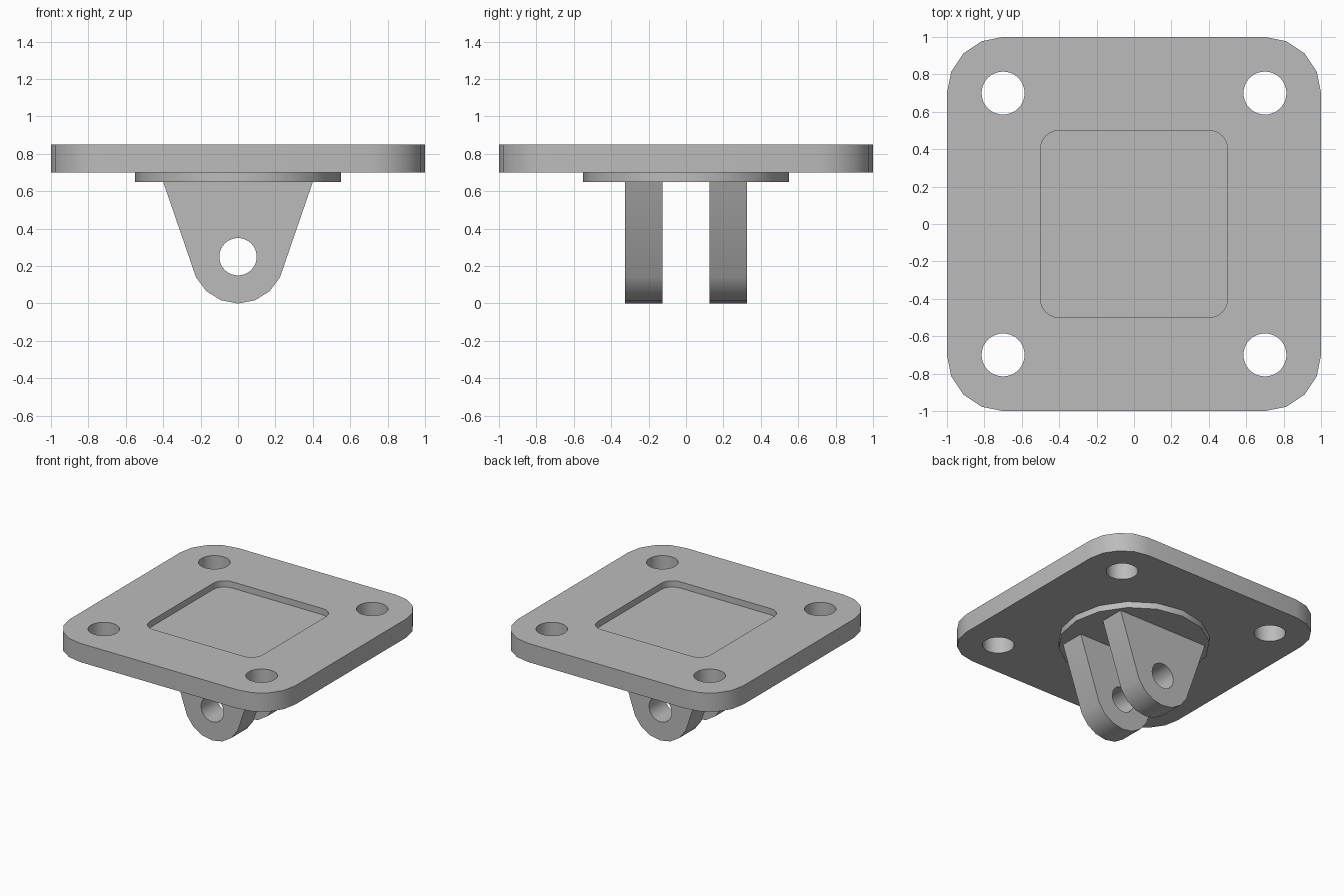
import bpy
import bmesh
from math import sin, cos, pi, radians
from mathutils import Matrix

cube = bpy.data.objects.get("Cube")
if cube:
    bpy.data.objects.remove(cube, do_unlink=True)

grey = bpy.data.materials.new("machined grey")
grey.use_nodes = True
colour = (0.5, 0.5, 0.5, 1)
grey.diffuse_color = colour
grey.node_tree.nodes["Principled BSDF"].inputs["Base Color"].default_value = colour


def arc(cx, cy, r, start, end, steps):
    """Points on an arc, both ends included; angles in degrees."""
    angles = [radians(start + (end - start) * i / steps) for i in range(steps + 1)]
    return [(cx + r * cos(a), cy + r * sin(a)) for a in angles]


def circle(cx, cy, r, sides):
    return arc(cx, cy, r, 0, 360, sides)[:-1]


def rounded_square(half, r, steps):
    c = half - r
    corners = [(c, c), (-c, c), (-c, -c), (c, -c)]
    return [p for i, (x, y) in enumerate(corners)
            for p in arc(x, y, r, i * 90, i * 90 + 90, steps)]


def prism(name, outline, low, high, upright=False):
    """Extrude an outline along z, or along y when upright."""
    bm = bmesh.new()
    face = bm.faces.new([bm.verts.new((x, y, low)) for x, y in outline])
    top = bmesh.ops.extrude_face_region(bm, geom=[face])["geom"]
    verts = [v for v in top if isinstance(v, bmesh.types.BMVert)]
    bmesh.ops.translate(bm, verts=verts, vec=(0, 0, high - low))
    if upright:
        bm.transform(Matrix.Rotation(pi / 2, 4, "X"))
    bmesh.ops.recalc_face_normals(bm, faces=bm.faces)
    mesh = bpy.data.meshes.new(name)
    bm.to_mesh(mesh)
    bm.free()
    mesh.materials.append(grey)
    obj = bpy.data.objects.new(name, mesh)
    bpy.context.collection.objects.link(obj)
    return obj


def select(obj):
    bpy.ops.object.select_all(action="DESELECT")
    obj.select_set(True)
    bpy.context.view_layer.objects.active = obj


def cut(obj, cutter):
    """Subtract the cutter from the part and discard it."""
    cutter.hide_render = True
    mod = obj.modifiers.new("cut", "BOOLEAN")
    mod.operation = "DIFFERENCE"
    mod.solver = "EXACT"
    mod.object = cutter
    select(obj)
    bpy.ops.object.modifier_apply(modifier=mod.name)
    bpy.data.objects.remove(cutter, do_unlink=True)


def finish(obj):
    select(obj)
    bpy.ops.object.shade_smooth_by_angle(angle=radians(30))


# Mounting plate with a shallow pocket and four bolt holes
plate = prism("mounting_plate", rounded_square(1, 0.3, 4), 0.7, 0.85)
cut(plate, prism("pocket_cutter", rounded_square(0.5, 0.1, 6), 0.8, 0.95))
for x in (-0.7, 0.7):
    for y in (-0.7, 0.7):
        cut(plate, prism("bolt_cutter", circle(x, y, 0.115, 32), 0.6, 0.95))
finish(plate)

# Round boss under the plate
finish(prism("boss", circle(0, 0, 0.55, 16), 0.65, 0.7))

# Pair of tapered lugs with a pin hole
lug_outline = [(0.4, 0.65), (-0.4, 0.65)] + arc(0, 0.25, 0.25, 206, 334, 6)
for name, side in (("front_lug", 1), ("back_lug", -1)):
    near, far = sorted((side * 0.125, side * 0.325))
    lug = prism(name, lug_outline, near, far, upright=True)
    cut(lug, prism("pin_cutter", circle(0, 0.25, 0.1, 32), near - 0.1, far + 0.1, upright=True))
    finish(lug)
